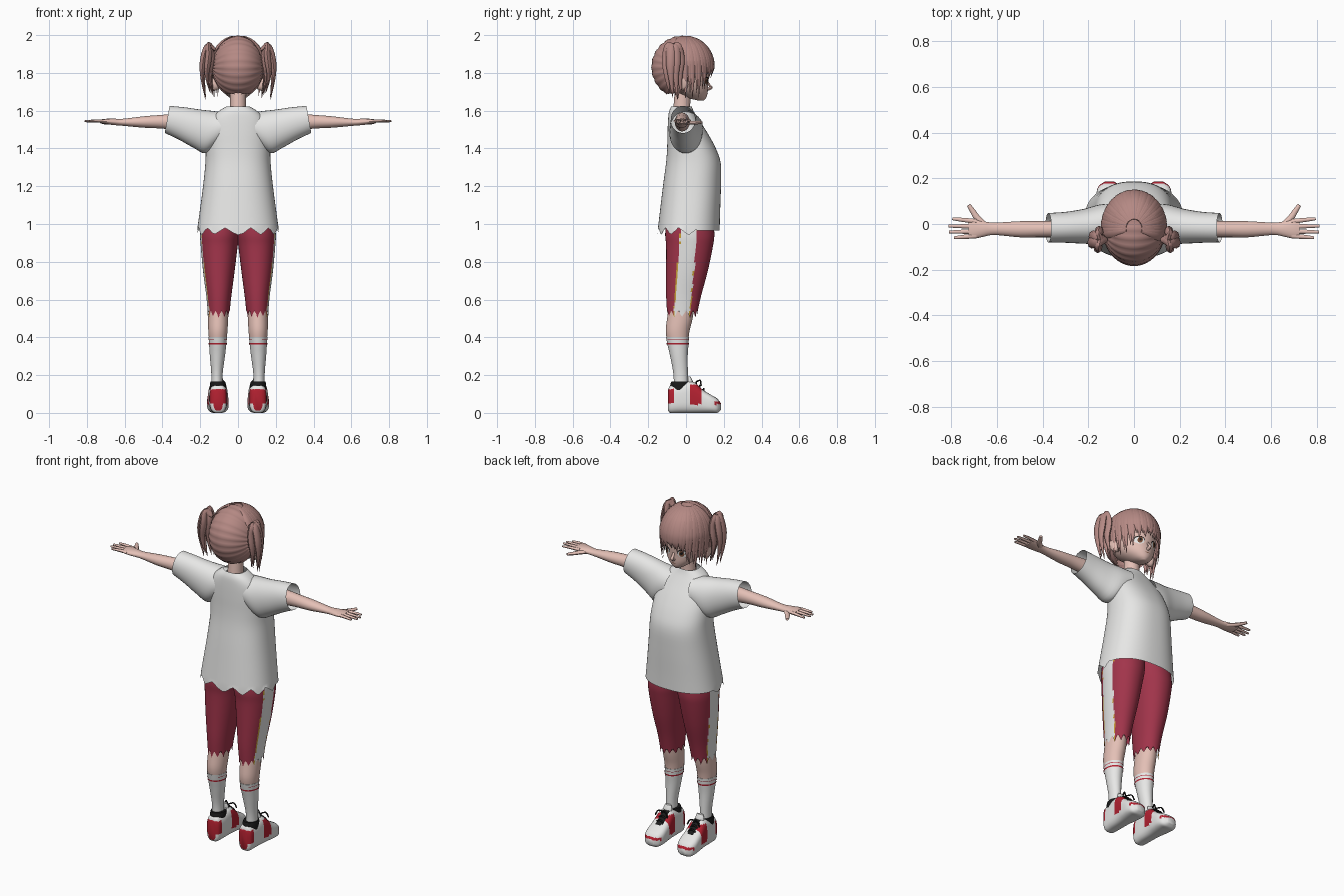
import bpy, bmesh, math, random
from mathutils import Vector
from mathutils.bvhtree import BVHTree

random.seed(4)
if "Cube" in bpy.data.objects:
    bpy.data.objects.remove(bpy.data.objects["Cube"])

COLOURS = {
    "hair_brown": (.46, .25, .23), "skin": (.78, .53, .47), "white_cloth": (.82, .82, .81),
    "maroon": (.36, .035, .07), "red": (.45, .015, .03), "black": (.01, .01, .01),
    "gold": (.58, .35, .04), "eye_brown": (.2, .08, .04),
}
MATS = {}
for key, rgb in COLOURS.items():
    m = bpy.data.materials.new(key)
    m.use_nodes = True
    m.diffuse_color = (*rgb, 1)
    node = m.node_tree.nodes["Principled BSDF"]
    node.inputs["Base Color"].default_value = (*rgb, 1)
    node.inputs["Roughness"].default_value = .8
    MATS[key] = m


def finish(bm, name, colours, mirror=False, rule=None, angle=50):
    """Turn a bmesh into a smooth object, colouring faces by rule."""
    bmesh.ops.recalc_face_normals(bm, faces=bm.faces[:])
    if rule:
        for f in bm.faces:
            f.material_index = rule(f.calc_center_median())
    me = bpy.data.meshes.new(name)
    bm.to_mesh(me)
    bm.free()
    ob = bpy.data.objects.new(name, me)
    bpy.context.collection.objects.link(ob)
    for c in colours:
        me.materials.append(MATS[c])
    bpy.ops.object.select_all(action="DESELECT")
    ob.select_set(True)
    bpy.context.view_layer.objects.active = ob
    bpy.ops.object.shade_smooth_by_angle(angle=math.radians(angle))
    if mirror:
        ob.modifiers.new("Mirror", "MIRROR")
    return ob


def smooth(rows, k=4):
    """Catmull-Rom resampling of rows of numbers."""
    p = [rows[0], *rows, rows[-1]]
    out = []
    for a, b, c, d in zip(p, p[1:], p[2:], p[3:]):
        for j in range(k):
            t = j / k
            out.append(tuple(.5 * (2*q + (r-o)*t + (2*o-5*q+4*r-s)*t*t + (3*q-o-3*r+s)*t**3)
                             for o, q, r, s in zip(a, b, c, d)))
    return out + [tuple(rows[-1])]


def skin_rings(bm, rings, cap=True):
    loops = [[bm.verts.new(p) for p in ring] for ring in rings]
    n = len(loops[0])
    for lo, hi in zip(loops, loops[1:]):
        for i in range(n):
            bm.faces.new((lo[i], lo[(i+1) % n], hi[(i+1) % n], hi[i]))
    if cap:
        bm.faces.new(loops[0][::-1])
        bm.faces.new(loops[-1])


def loft(axis, rows, n=32, e=1.0, cap=True, k=4, tilt=0, jag=0, jag_y=9):
    """Loft rows of (position, a_low, a_high, b_low, b_high) along an axis."""
    order = {"x": (2, 0, 1), "y": (0, 2, 1), "z": (0, 1, 2)}[axis]
    power = lambda v: math.copysign(abs(v) ** e, v)
    rings = []
    for r, (t, a0, a1, b0, b1) in enumerate(smooth(rows, k)):
        ring = []
        for i in range(n):
            w = math.tau * i / n
            a = (a0 + a1) / 2 + (a1 - a0) / 2 * power(math.cos(w))
            db = (b1 - b0) / 2 * power(math.sin(w))
            b = (b0 + b1) / 2 + db
            pos = t + tilt * db
            if r == 0 and jag and b < jag_y:
                pos -= jag * (abs(i % 6 - 3) / 3 - .4) * random.uniform(.7, 1.4)
            abp = (a, b, pos)
            if axis == "x":
                ring.append((pos, a, b))
            else:
                ring.append(tuple(abp[j] for j in order))
        rings.append(ring)
    bm = bmesh.new()
    skin_rings(bm, rings, cap)
    return bm


def tube(bm, pts, width, thick, out, taper, n=8, k=4):
    """Flattened tapered tube; out(p) gives the thin direction."""
    pts = [Vector(p) for p in smooth(pts, k)]
    rings = []
    for i, p in enumerate(pts):
        t = (pts[min(i+1, len(pts)-1)] - pts[max(i-1, 0)]).normalized()
        u = t.cross(out(p)).normalized()
        v = u.cross(t)
        s = taper(i / (len(pts) - 1))
        rings.append([p + u * width * s * math.cos(math.tau*j/n) + v * thick * s * math.sin(math.tau*j/n)
                      for j in range(n)])
    skin_rings(bm, rings)


# Head and neck
head = loft("z", [(1.655, -.015, .015, .06, .095), (1.67, -.045, .045, .0, .108), (1.70, -.08, .08, -.06, .115),
                  (1.74, -.104, .104, -.11, .117), (1.80, -.118, .118, -.14, .122), (1.87, -.116, .116, -.145, .118),
                  (1.94, -.08, .08, -.10, .08), (1.965, -.02, .02, -.04, .02)])
surface = BVHTree.FromBMesh(head)
finish(head, "head", ["skin"])
finish(loft("z", [(1.54, -.055, .055, -.075, .03), (1.6, -.043, .043, -.068, .022), (1.70, -.042, .042, -.06, .025)]),
       "neck", ["skin"])
nose = bmesh.new()
tube(nose, [(0, .108, 1.765), (0, .122, 1.738), (0, .133, 1.722), (0, .11, 1.712)], .011, .009,
     lambda p: Vector((0, 1, .2)), lambda f: .5 + .5 * f)
finish(nose, "nose", ["skin"])
finish(loft("x", [(.10, -.03, .005, 1.715, 1.76), (.125, -.035, .012, 1.705, 1.775), (.142, -.035, .0, 1.72, 1.775)], 16),
       "ears", ["skin"], True)


def face_patch(name, x, z, rx, rz, lift, colour, mirror=True):
    """Thin painted ellipse laid on the face."""
    bm = bmesh.new()
    def vert(s, w):
        px, pz = x + rx * s * math.cos(w), z + rz * s * math.sin(w)
        hit = surface.ray_cast(Vector((px, 1, pz)), Vector((0, -1, 0)))[0]
        return bm.verts.new((px, (hit.y if hit else .1) + lift, pz))
    mid = vert(0, 0)
    a, b = [[vert(s, math.tau * i / 16) for i in range(16)] for s in (.5, 1)]
    for i in range(16):
        j = (i + 1) % 16
        bm.faces.new((mid, a[i], a[j]))
        bm.faces.new((a[i], b[i], b[j], a[j]))
    finish(bm, name, [colour], mirror)


# Painted eyes and mouth
face_patch("eyelashes", .05, .012 + 1.748, .028, .02, .0015, "black")
face_patch("eye_whites", .05, 1.754, .025, .02, .003, "white_cloth")
face_patch("irises", .048, 1.756, .013, .018, .0045, "eye_brown")
face_patch("pupils", .048, 1.758, .006, .009, .006, "black")
face_patch("mouth", 0, 1.692, .014, .002, .002, "eye_brown", False)

# Scalp hair, combed towards the side ties
CENTRE, RADII = Vector((0, -.02, 1.83)), Vector((.14, .165, .168))
bm = bmesh.new()
bmesh.ops.create_uvsphere(bm, u_segments=96, v_segments=24, radius=1)
for v in bm.verts:
    x, y, z = v.co.z, v.co.x, v.co.y
    s = .97 + .025 * abs(math.cos(12 * math.atan2(z, y)))
    v.co = CENTRE + Vector((x * RADII.x, y * RADII.y, z * RADII.z)) * s
def bare(c):
    return c.z < 1.69 or (c.y > .02 and c.z < 1.85) or (c.y > -.05 and c.z < 1.76)
bmesh.ops.delete(bm, geom=[f for f in bm.faces if bare(f.calc_center_median())], context="FACES")
finish(bm, "scalp_hair", ["hair_brown"])

# Fringe and side locks
leaf = lambda f: max(.05, min(.35 + 2 * f, 1, 2.6 * (1 - f)))
bm = bmesh.new()
for layer in range(2):
    for i in range(-7, 8):
        deg = abs(i) * 14 + 5 * layer
        a = math.radians(i * 14 + 5 * layer)
        low = 1.78 if deg < 12 else 1.765 if deg < 34 else 1.71 if deg < 50 else 1.675
        low += random.uniform(-.012, .012) + .015 * layer
        pts = []
        for j in range(6):
            th = .25 + j * (math.pi / 2 - .25) / 5
            pts.append((RADII.x * math.sin(th) * math.sin(a), CENTRE.y + RADII.y * math.sin(th) * math.cos(a),
                        CENTRE.z + RADII.z * math.cos(th)))
        x, y, z = pts[-1]
        pts += [(x * .99, y * .98, (z + low) / 2), (x * .93, y * .93, low)]
        tube(bm, pts, .023, .008, lambda p: p - CENTRE, leaf)
finish(bm, "fringe", ["hair_brown"])

# Pigtails
bm = bmesh.new()
for y, tip, end in ((-.10, .165, 1.70), (-.08, .19, 1.67), (-.055, .185, 1.66), (-.035, .16, 1.69), (-.065, .15, 1.68)):
    tube(bm, [(.12, -.07, 1.92), (.155, (y - .07) / 2, 1.945), (tip - .01, y, 1.89), (tip, y, 1.79), (tip - .015, y + .01, end)],
         .026, .017, lambda p: Vector((1, 0, .1)), leaf)
finish(bm, "pigtails", ["hair_brown"], True)

# Shirt body with a ragged hem, and open sleeves
finish(loft("z", [(.965, -.217, .217, -.15, .178), (1.05, -.205, .205, -.14, .18), (1.2, -.185, .185, -.122, .185),
                  (1.32, -.173, .173, -.106, .184), (1.4, -.17, .17, -.1, .158), (1.48, -.165, .165, -.098, .115),
                  (1.55, -.145, .145, -.095, .07), (1.595, -.105, .105, -.09, .042), (1.622, -.062, .062, -.078, .03)],
            72, .85, False, jag=.04, jag_y=.06), "shirt_body", ["white_cloth"])
finish(loft("x", [(.08, -.085, .09, 1.43, 1.59), (.15, -.088, .085, 1.375, 1.598), (.22, -.086, .066, 1.405, 1.606),
                  (.30, -.082, .053, 1.448, 1.618), (.375, -.08, .048, 1.482, 1.625)], 32, .95, False, tilt=-.18),
       "sleeves", ["white_cloth"], True)

# Arms and hands
finish(loft("x", [(.25, -.06, .02, 1.49, 1.59), (.4, -.058, .013, 1.505, 1.578), (.5, -.058, .012, 1.51, 1.57),
                  (.61, -.048, .006, 1.52, 1.557), (.66, -.056, .012, 1.524, 1.558), (.7, -.064, .02, 1.53, 1.557),
                  (.725, -.06, .016, 1.534, 1.554)], 20), "arms", ["skin"], True)
bm = bmesh.new()
up = lambda p: Vector((0, 0, 1))
digit = lambda f: 1 - .45 * f * f
for y, spread, tip in ((.011, .012, .795), (-.011, .002, .812), (-.032, -.003, .81), (-.052, -.008, .787)):
    tube(bm, [(.69, y, 1.545), (.74, y + spread / 2, 1.546), (tip, y + spread, 1.544)], .0105, .009, up, digit)
tube(bm, [(.645, -.015, 1.538), (.685, .025, 1.536), (.705, .055, 1.536), (.724, .083, 1.538)], .015, .011, up, digit)
finish(bm, "fingers", ["skin"], True)


# Shorts with a pale side stripe edged in gold
def stripe(c):
    off = abs(c.y + .02 - (c.z - .55) * .086)
    if c.x < .1 or off > .046:
        return 0
    return 1 if off < .04 or random.random() < .4 else 2
finish(loft("z", [(.53, .045, .16, -.1, .06), (.62, .035, .168, -.105, .08), (.75, .018, .185, -.105, .115),
                  (.88, .002, .197, -.105, .142), (.95, -.01, .2, -.11, .15), (1.05, -.02, .19, -.1, .14)],
            72, .95, False, k=6, jag=.035), "shorts", ["maroon", "white_cloth", "gold"], True, stripe)

# Legs, socks and sock bands
finish(loft("z", [(.36, .064, .15, -.095, .01), (.43, .056, .157, -.107, .018), (.5, .053, .158, -.1, .035),
                  (.6, .055, .155, -.085, .05)]), "legs", ["skin"], True)
finish(loft("z", [(.1, .08, .143, -.065, .012), (.2, .082, .141, -.066, .01), (.3, .069, .149, -.084, .009),
                  (.36, .062, .153, -.098, .013), (.402, .058, .156, -.106, .016)]), "socks", ["white_cloth"], True)
for name, z, h in (("sock_band_lower", .361, .008), ("sock_band_upper", .385, .003)):
    finish(loft("z", [(z, .059, .156, -.102, .016), (z + h, .058, .157, -.103, .017)], cap=False, k=1), name, ["red"], True)


# Shoes with red panels and black lacing
def shoe_rule(c):
    side = abs(c.x - .105)
    if side < .02 and .035 < c.y < .115 and c.z > .08:
        return 2
    if .02 < c.y < .085 and .045 < c.z < .15 and side > .02:
        return 1
    if c.y < -.06 and .05 < c.z < .125:
        return 1
    return 1 if c.y > .15 and .045 < c.z < .06 else 0
finish(loft("y", [(-.095, .08, .13, .012, .12), (-.082, .064, .146, .0, .145), (-.04, .058, .152, .0, .155),
                  (.015, .056, .155, .0, .168), (.05, .054, .158, .0, .158), (.09, .051, .162, .0, .122),
                  (.135, .05, .164, .0, .094), (.165, .06, .155, .0, .076), (.185, .085, .13, .015, .05)],
            40, .65, k=6), "shoes", ["white_cloth", "red", "black"], True, shoe_rule)
finish(loft("z", [(.12, .064, .15, -.085, .02), (.145, .064, .149, -.084, .022), (.165, .068, .146, -.078, .02)]),
       "shoe_collars", ["black"], True)
finish(loft("z", [(.12, .075, .135, .01, .05), (.17, .078, .132, .008, .035), (.192, .085, .125, .008, .024)], 16),
       "shoe_tongues", ["white_cloth"], True)
bm = bmesh.new()
for y, z in ((.05, .162), (.07, .145), (.09, .128)):
    tube(bm, [(.078, y, z - .016), (.105, y + .004, z), (.132, y, z - .016)], .005, .005, up, lambda f: 1)
for s in (-1, 1):
    tube(bm, [(.105, .055, .165), (.105 + s * .025, .075, .172), (.105 + s * .04, .08, .145)], .004, .004, up, lambda f: 1)
finish(bm, "laces", ["black"], True)
